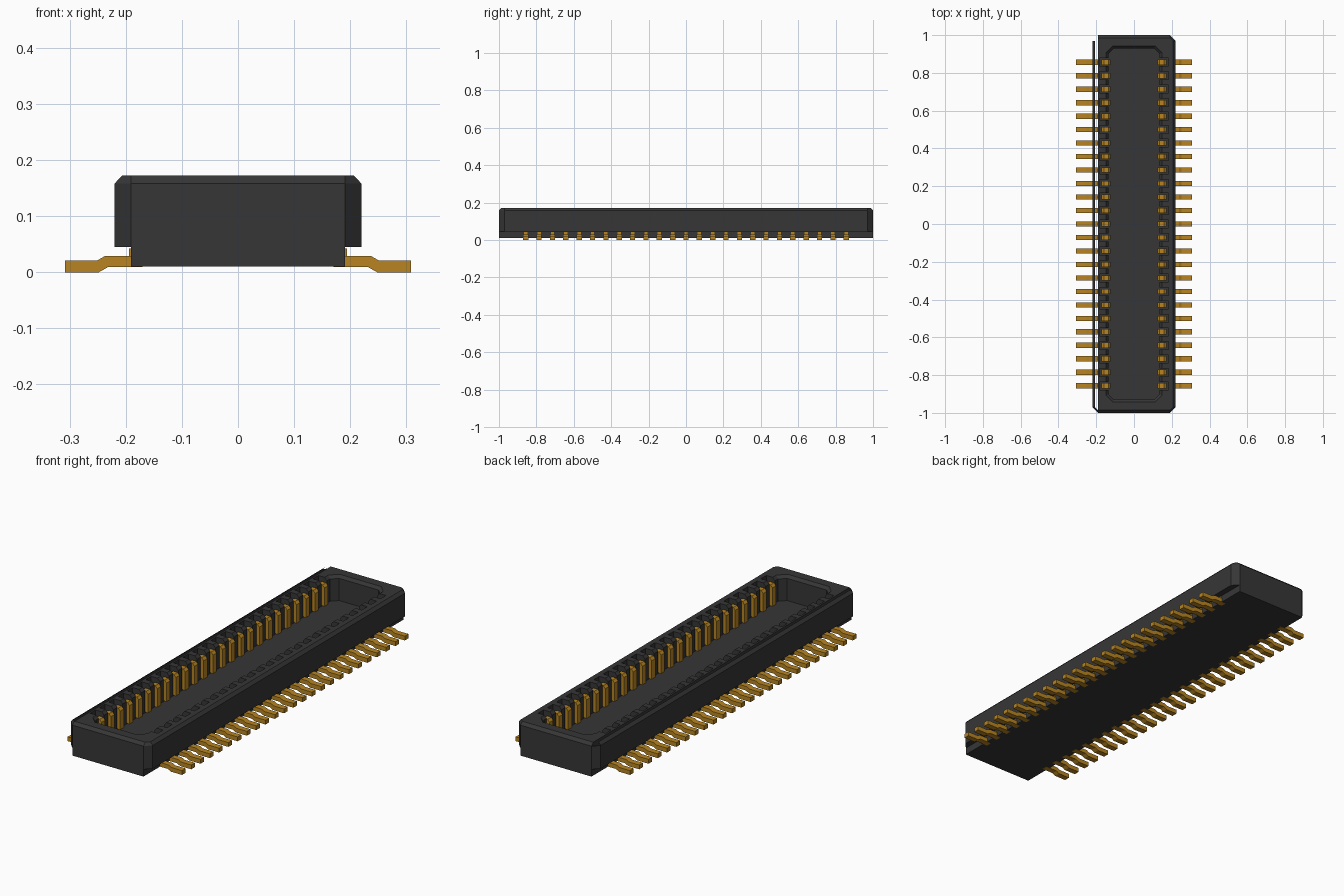
import bpy, bmesh

cube = bpy.data.objects.get("Cube")
if cube:
    bpy.data.objects.remove(cube, do_unlink=True)


def material(name, color, rough):
    m = bpy.data.materials.new(name)
    m.use_nodes = True
    m.diffuse_color = (*color, 1)
    bsdf = m.node_tree.nodes["Principled BSDF"]
    bsdf.inputs["Base Color"].default_value = (*color, 1)
    bsdf.inputs["Roughness"].default_value = rough
    return m


black = material("black plastic", (0.037, 0.037, 0.037), 0.6)
gold = material("gold contact", (0.48, 0.235, 0.016), 0.5)


def loft(bm, rings, closed=True):
    """Bridge equal-length point rings; closed rings also get end caps."""
    loops = [[bm.verts.new(p) for p in ring] for ring in rings]
    n = len(loops[0])
    for a, b in zip(loops, loops[1:]):
        for i in range(n if closed else n - 1):
            j = (i + 1) % n
            bm.faces.new((a[i], a[j], b[j], b[i]))
    if closed:
        bm.faces.new(loops[0])
        bm.faces.new(loops[-1])


def finish(bm, name, mat):
    bmesh.ops.recalc_face_normals(bm, faces=bm.faces)
    mesh = bpy.data.meshes.new(name)
    bm.to_mesh(mesh)
    bm.free()
    mesh.materials.append(mat)
    ob = bpy.data.objects.new(name, mesh)
    bpy.context.scene.collection.objects.link(ob)
    return ob


def ring(hx, hy, c, z):
    """Rectangle with clipped corners."""
    quarter = [(hx, hy - c), (hx - c, hy)]
    pts = quarter + [(-x, y) for x, y in quarter[::-1]]
    pts += [(-x, -y) for x, y in pts]
    return [(x, y, z) for x, y in pts]


def prism_y(bm, profile, y, width):
    """Extrude an x-z profile along y, centred on y."""
    loft(bm, [[(x, y + s * width / 2, z) for x, z in profile] for s in (-1, 1)])


COUNT, PITCH = 25, 0.0714
BASE, FLOOR, SKIRT, SHOULDER, TOP = 0.01, 0.05, 0.045, 0.158, 0.172
CORE = 0.191
stations = [(s, (i - (COUNT - 1) / 2) * PITCH) for s in (-1, 1) for i in range(COUNT)]

# Housing core with bevelled top ends
bm = bmesh.new()
ends = [(-1, BASE), (1, BASE), (1, SHOULDER), (0.986, TOP), (-0.986, TOP), (-1, SHOULDER)]
loft(bm, [[(x, y, z) for y, z in ends] for x in (-CORE, CORE)])
housing = finish(bm, "housing_core", black)

# Mating cavity and contact slots
bm = bmesh.new()
loft(bm, [ring(0.136, 0.93, 0.03, FLOOR), ring(0.136, 0.93, 0.03, SHOULDER),
          ring(0.148, 0.942, 0.036, TOP), ring(0.148, 0.942, 0.036, TOP + 0.05)])
cavity_cutter = finish(bm, "cavity_cutter", black)
bm = bmesh.new()
slot = [(0.12, FLOOR + 0.002), (0.182, FLOOR + 0.002), (0.182, 0.2), (0.12, 0.2)]
for side, y in stations:
    prism_y(bm, [(side * x, z) for x, z in slot], y, 0.042)
slot_cutter = finish(bm, "slot_cutter", black)

for cutter in (cavity_cutter, slot_cutter):
    cutter.hide_render = True
    mod = housing.modifiers.new(cutter.name, "BOOLEAN")
    mod.operation = "DIFFERENCE"
    mod.solver = "EXACT"
    mod.object = cutter
bpy.context.view_layer.update()
evaluated = housing.evaluated_get(bpy.context.evaluated_depsgraph_get())
cut_mesh = bpy.data.meshes.new_from_object(evaluated)
housing.modifiers.clear()
housing.data = cut_mesh
for cutter in (cavity_cutter, slot_cutter):
    bpy.data.objects.remove(cutter, do_unlink=True)


# Long side skirts with clipped corners and a top bevel
def skirt_path(side, outer, end, z):
    return [(side * CORE, -end, z), (side * outer, -0.97, z),
            (side * outer, 0.97, z), (side * CORE, end, z)]


def skirt_rings(side):
    return [skirt_path(side, 0.22, 1, SKIRT), skirt_path(side, 0.22, 1, SHOULDER),
            skirt_path(side, 0.207, 0.986, TOP)]


bm = bmesh.new()
loft(bm, skirt_rings(1))
finish(bm, "left_skirt", black)

# The opposite skirt is a thin open shell, with a slit beside the core
bm = bmesh.new()
loft(bm, skirt_rings(-1), closed=False)
gap = [f for f in bm.faces
       if f.calc_center_median().z > SHOULDER and f.calc_center_median().y > 0.9]
bmesh.ops.delete(bm, geom=gap, context="FACES")
bmesh.ops.recalc_face_normals(bm, faces=bm.faces)
if sum(f.normal.x * f.calc_area() for f in bm.faces) > 0:
    bmesh.ops.reverse_faces(bm, faces=bm.faces)
mesh = bpy.data.meshes.new("right_skirt")
bm.to_mesh(mesh)
bm.free()
mesh.materials.append(black)
bpy.context.scene.collection.objects.link(bpy.data.objects.new("right_skirt", mesh))

# Contacts: upright blade, solder foot and the stub where the foot leaves the core
blade = [(0.125, FLOOR), (0.125, 0.14), (0.135, 0.152), (0.158, 0.152),
         (0.172, 0.14), (0.172, FLOOR)]
foot = [(0.308, 0), (0.248, 0), (0.232, 0.009), (0.17, 0.009), (0.17, 0.029),
        (0.237, 0.029), (0.251, 0.021), (0.308, 0.021)]
stub = [(0.18, 0.025), (0.194, 0.025), (0.194, 0.042), (0.18, 0.042)]
for name, profile, width in (("contact_blades", blade, 0.028),
                             ("solder_feet", foot, 0.028),
                             ("contact_stubs", stub, 0.018)):
    bm = bmesh.new()
    for side, y in stations:
        prism_y(bm, [(side * x, z) for x, z in profile], y, width)
    finish(bm, name, gold)
